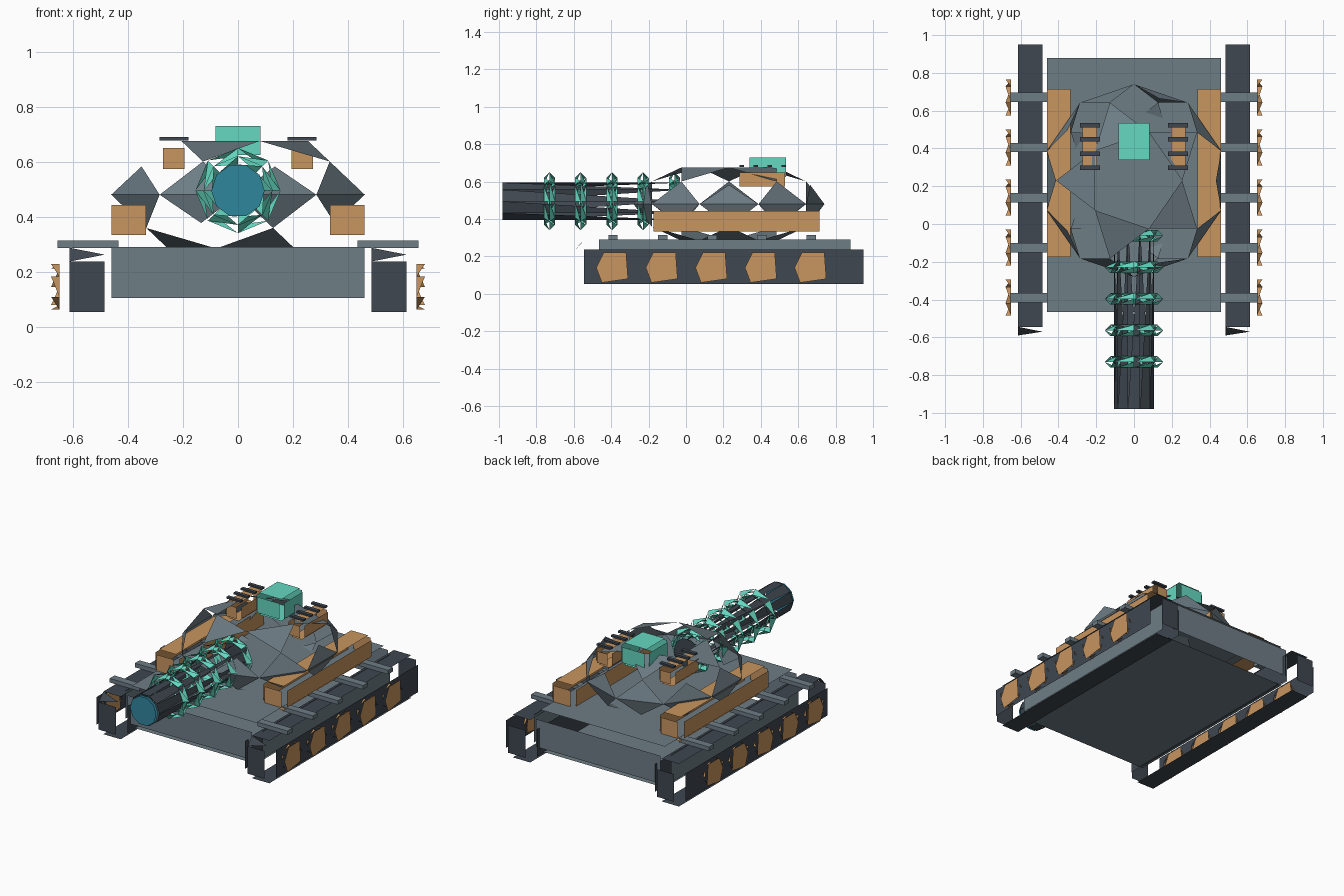
import bpy, bmesh, math
from mathutils import Vector

if "Cube" in bpy.data.objects:
    bpy.data.objects.remove(bpy.data.objects["Cube"])


def material(name, rgb):
    m = bpy.data.materials.new(name)
    m.diffuse_color = (*rgb, 1)
    m.use_nodes = True
    m.node_tree.nodes["Principled BSDF"].inputs["Base Color"].default_value = m.diffuse_color
    return m


steel = material("steel_grey", (0.155, 0.205, 0.235))
dark = material("dark_metal", (0.05, 0.063, 0.08))
orange = material("orange_paint", (0.58, 0.30, 0.115))
teal = material("teal_paint", (0.13, 0.69, 0.53))
blue = material("blue_glow", (0.03, 0.24, 0.34))


def finish(name, bm, mat):
    me = bpy.data.meshes.new(name)
    bm.to_mesh(me)
    bm.free()
    me.materials.append(mat)
    ob = bpy.data.objects.new(name, me)
    bpy.context.collection.objects.link(ob)
    return ob


def panel_box(name, lo, hi, gap, mat):
    """Box of six flat panels; each panel is pushed out by gap, leaving open edges."""
    lo, hi = Vector(lo), Vector(hi)
    bm = bmesh.new()
    bmesh.ops.create_cube(bm, size=1)
    for v in bm.verts:
        v.co = (lo + hi) / 2 + v.co * (hi - lo)
    if gap:
        bmesh.ops.split_edges(bm, edges=bm.edges[:])
        bm.normal_update()
        for f in bm.faces:
            n = f.normal.copy()
            for v in f.verts:
                v.co += n * gap
    return finish(name, bm, mat)


def mirrored_box(name, lo, hi, gap, mat):
    panel_box(name + "_right", lo, hi, gap, mat)
    panel_box(name + "_left", (-hi[0], lo[1], lo[2]), (-lo[0], hi[1], hi[2]), gap, mat)


def lattice(bm, rings, loop=False):
    """Skin rings with one triangle per cell."""
    rows = [[bm.verts.new(p) for p in r] for r in rings]
    n = len(rows[0])
    pairs = list(zip(rows, rows[1:]))
    if loop:
        pairs.append((rows[-1], rows[0]))
    for a, b in pairs:
        for i in range(n):
            bm.faces.new((a[i], a[(i + 1) % n], b[i]))
    return rows


def circle_y(r, y, n, z=0.495, turn=0.0):
    return [(r * math.cos(turn + math.tau * i / n), y,
             z + r * math.sin(turn + math.tau * i / n)) for i in range(n)]


# hull
panel_box("hull", (-0.46, -0.465, 0.105), (0.46, 0.88, 0.29), 0.045, steel)

# tracks with a corner sliver at the front
mirrored_box("track", (0.485, -0.545, 0.053), (0.613, 0.95, 0.237), 0.05, dark)
for side, x0 in (("right", 0.485), ("left", -0.613)):
    bm = bmesh.new()
    bm.faces.new([bm.verts.new(p) for p in (
        (x0, -0.545, 0.287), (x0, -0.59, 0.237), (x0 + 0.128, -0.57, 0.262))])
    finish("track_corner_" + side, bm, dark)

# wheels and fender bars
cap = [(-0.085, -0.005), (-0.045, 0.075), (0.075, 0.075), (0.085, -0.065), (-0.055, -0.085)]
for k in range(5):
    y = -0.395 + 0.265 * k
    mirrored_box(f"fender_bar_{k}", (0.435, y - 0.02, 0.287), (0.657, y + 0.03, 0.314), 0, steel)
    for side, s in (("right", 1), ("left", -1)):
        bm = bmesh.new()
        for x in (0.65, 0.68):
            bm.faces.new([bm.verts.new((s * x, y + a, 0.145 + b)) for a, b in cap])
        lattice(bm, [[(s * x, y + 0.1 * math.cos(math.tau * i / 7),
                       0.145 + 0.085 * math.sin(math.tau * i / 7)) for i in range(7)]
                     for x in (0.65, 0.68)])
        finish(f"wheel_{k}_{side}", bm, orange)

# turret dome: faceted ball with open windows
bm = bmesh.new()
bmesh.ops.create_icosphere(bm, subdivisions=2, radius=1)


def is_window(f):
    h = [abs(v.co.z) for v in f.verts]
    belt = sum(z < 0.05 for z in h) == 2
    crown = sum(0.8 < z < 0.9 for z in h) == 2 and max(h) < 0.95
    return not (belt or crown)


bmesh.ops.delete(bm, geom=[f for f in bm.faces if is_window(f)], context='FACES')
for v in bm.verts:
    v.co = Vector((v.co.x * 0.485, 0.23 + v.co.y * 0.51, 0.48 + v.co.z * 0.23))
finish("turret_dome", bm, steel)

# barrel
bm = bmesh.new()
lattice(bm, [circle_y(0.105, y, 10) for y in (-0.98, -0.01)])
finish("barrel", bm, dark)
for name, y, mat in (("muzzle_front", -1.0, blue), ("muzzle_back", -0.98, blue), ("barrel_end", -0.01, dark)):
    bm = bmesh.new()
    bm.faces.new([bm.verts.new(p) for p in circle_y(0.097, y, 10)])
    finish(name, bm, mat)

# cooling rings around the barrel
for k in range(5):
    y = -0.73 + 0.167 * k
    bm = bmesh.new()
    rings = []
    for j in range(4):
        a = math.tau * j / 4
        rings.append(circle_y(0.125 + 0.03 * math.cos(a), y + 0.03 * math.sin(a), 8))
    lattice(bm, rings, loop=True)
    finish(f"cooling_ring_{k}", bm, teal)

# side armour, roof pods with grilles, and sight box
mirrored_box("side_armour", (0.335, -0.175, 0.333), (0.46, 0.715, 0.443), 0.025, orange)
mirrored_box("roof_pod", (0.195, 0.285, 0.573), (0.272, 0.53, 0.65), 0.02, orange)
for k in range(4):
    y = 0.298 + 0.075 * k
    mirrored_box(f"grille_bar_{k}", (0.18, y - 0.012, 0.678), (0.285, y + 0.012, 0.69), 0, dark)
panel_box("sight_box", (-0.082, 0.34, 0.625), (0.082, 0.535, 0.73), 0.02, teal)
